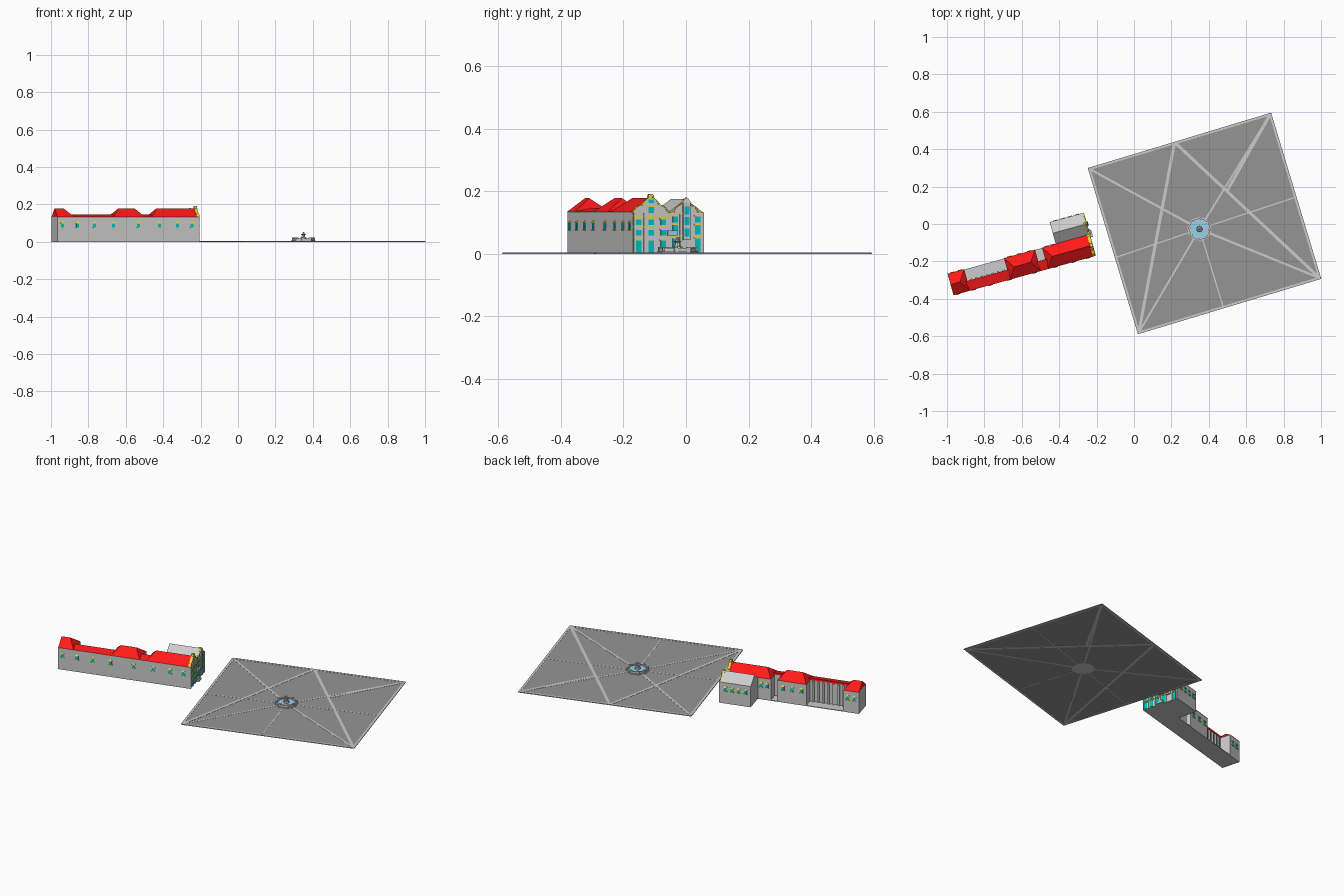
import bpy, math
from mathutils import Matrix, Vector

if "Cube" in bpy.data.objects:
    bpy.data.objects.remove(bpy.data.objects["Cube"])


def material(name, rgb):
    m = bpy.data.materials.new(name)
    m.diffuse_color = (*rgb, 1)
    m.use_nodes = True
    m.node_tree.nodes["Principled BSDF"].inputs["Base Color"].default_value = m.diffuse_color
    return m


RED = material("roof_red", (1, 0.01, 0.01))
YELLOW = material("trim_yellow", (0.85, 0.7, 0.05))
TEAL = material("glass_teal", (0.0, 0.55, 0.55))
BLUE = material("water_blue", (0.3, 0.65, 0.85))
DARK = material("paving_dark", (0.3, 0.3, 0.3))

# local frames: x runs along the wing (0 = street facade), y across it
WING = Matrix.Translation((-0.212, -0.17, 0)) @ Matrix.Rotation(math.radians(15.5), 4, 'Z')
SQUARE = Matrix.Translation((0.377, 0.003, 0)) @ Matrix.Rotation(math.radians(16.8), 4, 'Z')


def make(name, parts, mat=None, frame=WING):
    verts, faces = [], []
    for vs, fs in parts:
        n = len(verts)
        verts += [tuple(frame @ Vector(v)) for v in vs]
        faces += [[n + i for i in f] for f in fs]
    me = bpy.data.meshes.new(name)
    me.from_pydata(verts, [], faces)
    ob = bpy.data.objects.new(name, me)
    bpy.context.collection.objects.link(ob)
    if mat:
        me.materials.append(mat)
    return ob


BOXF = [(0, 3, 2, 1), (4, 5, 6, 7), (0, 1, 5, 4), (1, 2, 6, 5), (2, 3, 7, 6), (3, 0, 4, 7)]


def box(x0, x1, y0, y1, z0, z1):
    return [(x, y, z) for z in (z0, z1) for x, y in ((x0, y0), (x1, y0), (x1, y1), (x0, y1))], BOXF


def extrude_x(profile, x0, x1):
    n = len(profile)
    vs = [(x, y, z) for x in (x0, x1) for y, z in profile]
    fs = [tuple(reversed(range(n))), tuple(range(n, 2 * n))]
    return vs, fs + [(i, (i + 1) % n, n + (i + 1) % n, n + i) for i in range(n)]


def hip_roof(x0, x1, y0, y1, z0, z1, in0=0, in1=0, ridge=None):
    ym = ridge or (y0 + y1) / 2
    vs = [(x0, y0, z0), (x1, y0, z0), (x1, y1, z0), (x0, y1, z0), (x0 + in0, ym, z1), (x1 - in1, ym, z1)]
    return vs, [(0, 3, 2, 1), (0, 1, 5, 4), (2, 3, 4, 5), (1, 2, 5), (3, 0, 4)]


def strip(p, q, w, z0, z1):
    p, q = Vector(p), Vector(q)
    d = (q - p).normalized() * w / 2
    n = Vector((-d.y, d.x))
    ring = [p - n, q - n, q + n, p + n]
    return [(v.x, v.y, z) for z in (z0, z1) for v in ring], BOXF


def bar_yz(p, q, w, x0, x1):
    vs, f = strip(p, q, w, x0, x1)
    return [(c, a, b) for a, b, c in vs], f


def ngon(r0, r1, z0, z1, n=8):
    ring = lambda r, z: [(r * math.cos((i + .5) * math.tau / n), r * math.sin((i + .5) * math.tau / n), z)
                         for i in range(n)]
    fs = [tuple(reversed(range(n))), tuple(range(n, 2 * n))]
    return ring(r0, z0) + ring(r1, z1), fs + [(i, (i + 1) % n, n + (i + 1) % n, n + i) for i in range(n)]


# long wing: continuous front range plus three deeper blocks
L, D, E = -0.782, 0.115, 0.134
DEEP = 0.05
blocks = [(L, -0.69), (-0.469, -0.297), (-0.258, 0)]
make("wing_front_range", [box(L, 0, 0, DEEP, 0, E)])
make("wing_blocks", [box(a, b, DEEP, D, 0, E) for a, b in blocks])
make("court_floors", [box(-0.69, -0.469, DEEP, D, 0, 0.004), box(-0.297, -0.258, DEEP, D, 0, 0.004)])
make("court_pilasters", [box(-0.675 + i * 0.03, -0.663 + i * 0.03, DEEP, DEEP + 0.008, 0, 0.13) for i in range(7)])

# red roofs
lean = [(-0.002, E), (DEEP + 0.002, E), (DEEP + 0.002, 0.146)]
make("lean_to_roof", [extrude_x(lean, -0.70, -0.46), extrude_x(lean, -0.305, -0.25)], RED)
insets = [(0, 0.04), (0.04, 0.04), (0.04, 0)]
make("hipped_roofs", [hip_roof(a, b, -0.002, D + 0.002, E, 0.178, i, j)
                      for (a, b), (i, j) in zip(blocks, insets)], RED)

# side house with plain roof
S0, S1 = D, 0.235
make("side_house", [box(-0.18, 0, S0, S1, 0, 0.13)])
make("side_house_roof", [hip_roof(-0.182, 0, S0, S1 + 0.002, 0.13, 0.175, ridge=0.176)])

# wall windows with pediments and sills
glass, caps = [], []
walls = [(-0.755, 0), (-0.67, 0), (-0.576, 0), (-0.471, 0), (-0.332, 0), (-0.216, 0), (-0.116, 0), (-0.035, 0)]
walls += [(x, D) for x in (-0.755, -0.715, -0.44, -0.385, -0.33, -0.235, -0.2)]
walls += [(x, S1) for x in (-0.15, -0.11, -0.07, -0.03)]
for x, y in walls:
    glass.append(box(x - 0.008, x + 0.008, y - 0.003, y + 0.003, 0.078, 0.098))
    caps.append(box(x - 0.011, x + 0.011, y - 0.005, y + 0.005, 0.074, 0.078))
    caps.append(hip_roof(x - 0.012, x + 0.012, y - 0.005, y + 0.005, 0.099, 0.109, 0.01, 0.01))
make("wall_windows", glass, TEAL)
make("window_caps", caps, YELLOW)


def gable(name, centre, half, trim=0.004):
    pts = [(centre + y, z) for y, z in half]
    full = pts + [(2 * centre - y, z) for y, z in reversed(pts)]
    make(name, [extrude_x(full, -0.008, 0.004)])
    top = full[1:-1]
    make(name + "_trim", [bar_yz(a, b, trim, -0.009, 0.007) for a, b in zip(top, top[1:])], YELLOW)


# curved street gables
gable("main_gable", 0.059, [(-0.059, 0), (-0.059, 0.132), (-0.046, 0.15), (-0.03, 0.156), (-0.018, 0.17),
                            (-0.008, 0.178), (-0.006, 0.19)])
gable("side_gable", 0.176, [(-0.058, 0), (-0.058, 0.13), (-0.04, 0.134), (-0.03, 0.15), (-0.014, 0.158),
                            (-0.006, 0.175)])

# facade windows, panels and cornices
panes, frames = [], []
rows = [(y, z, h) for y in (0.018, 0.059, 0.1) for z, h in ((0.004, 0.038), (0.058, 0.018), (0.092, 0.018))]
rows += [(0.059, 0.13, 0.02), (0.059, 0.162, 0.012)]
rows += [(y, z, h) for y in (0.14, 0.214) for z, h in ((0.004, 0.045), (0.062, 0.03), (0.1, 0.02))]
for y, z, h in rows:
    panes.append(box(0.003, 0.006, y - 0.009, y + 0.009, z, z + h))
    frames.append(box(0.003, 0.008, y - 0.012, y + 0.012, z + h, z + h + 0.004))
make("facade_windows", panes, TEAL)
frames += [box(0.003, 0.008, 0, 0.118, z, z + 0.003) for z in (0.05, 0.084, 0.12)]
frames += [box(0.003, 0.008, 0.118, 0.234, z, z + 0.003) for z in (0.055, 0.128)]
make("facade_trim", frames, YELLOW)

# pilasters and central bay of the side house
make("facade_pilasters", [box(0, 0.008, y - 0.003, y + 0.003, 0, 0.13)
                          for y in (0.004, 0.038, 0.08, 0.118, 0.157, 0.196, 0.231)])
make("side_bay", [box(0, 0.013, 0.164, 0.188, 0.045, 0.165),
                  hip_roof(0, 0.013, 0.162, 0.19, 0.165, 0.182, 0, 0.005)])
make("bay_windows", [box(0.012, 0.015, 0.168, 0.184, z, z + 0.026) for z in (0.055, 0.092, 0.126)], TEAL)
make("entrance_steps", [box(0, 0.02, 0.1, 0.14, 0, 0.012), box(0, 0.014, 0.104, 0.136, 0.012, 0.02)])
make("entrance_canopy", [box(0.003, 0.014, 0.112, 0.146, 0.058, 0.074)], BLUE)

# paved square with light border and radiating strips
W, H = 0.512, 0.464
make("square_paving", [box(-W, W, -H, H, 0.0006, 0.0034)], DARK, SQUARE)
corners = [(-W, -H), (W, -H), (W, H), (-W, H)]
inner = [(x * 0.987, y * 0.986) for x, y in corners]
make("square_border", [strip(inner[i], inner[(i + 1) % 4], 0.013, 0, 0.0045) for i in range(4)], None, SQUARE)
sw, se, ne, nw = [(SQUARE @ Vector((x, y, 0))).to_2d() for x, y in inner]
hub = Vector((0.35, -0.027))
top_mid = (0.217, 0.437)
ends = [(nw, 0.012), (sw, 0.01), (se, 0.012), (ne, 0.01), ((-0.095, -0.178), 0.007),
        ((0.86, 0.142), 0.007), ((0.475, -0.437), 0.007)]
lines = [strip(hub, e, w, 0, 0.0042) for e, w in ends]
lines += [strip(top_mid, sw, 0.016, 0, 0.0044), strip(top_mid, se, 0.016, 0, 0.0044),
          strip((0.5, 0.18), ne, 0.016, 0, 0.0044)]
make("paving_strips", lines, None, Matrix())

# octagonal fountain
FOUNT = Matrix.Translation((hub.x, hub.y, 0)) @ Matrix.Rotation(math.radians(16.8), 4, 'Z')
make("fountain_base", [ngon(0.066, 0.066, 0, 0.007)], None, FOUNT)
oct_pts = [(0.055 * math.cos((i + .5) * math.tau / 8), 0.055 * math.sin((i + .5) * math.tau / 8)) for i in range(8)]
make("fountain_rim", [strip(oct_pts[i], oct_pts[(i + 1) % 8], 0.009, 0.005, 0.018) for i in range(8)], None, FOUNT)
make("fountain_posts", [box(x - 0.006, x + 0.006, y - 0.006, y + 0.006, 0.005, 0.022) for x, y in oct_pts], None, FOUNT)
make("fountain_water", [ngon(0.052, 0.052, 0.007, 0.012)], BLUE, FOUNT)
make("fountain_column", [ngon(0.017, 0.015, 0.007, 0.024), ngon(0.01, 0.008, 0.024, 0.04),
                         ngon(0.008, 0.014, 0.036, 0.041), ngon(0.007, 0.003, 0.041, 0.054)], None, FOUNT)
